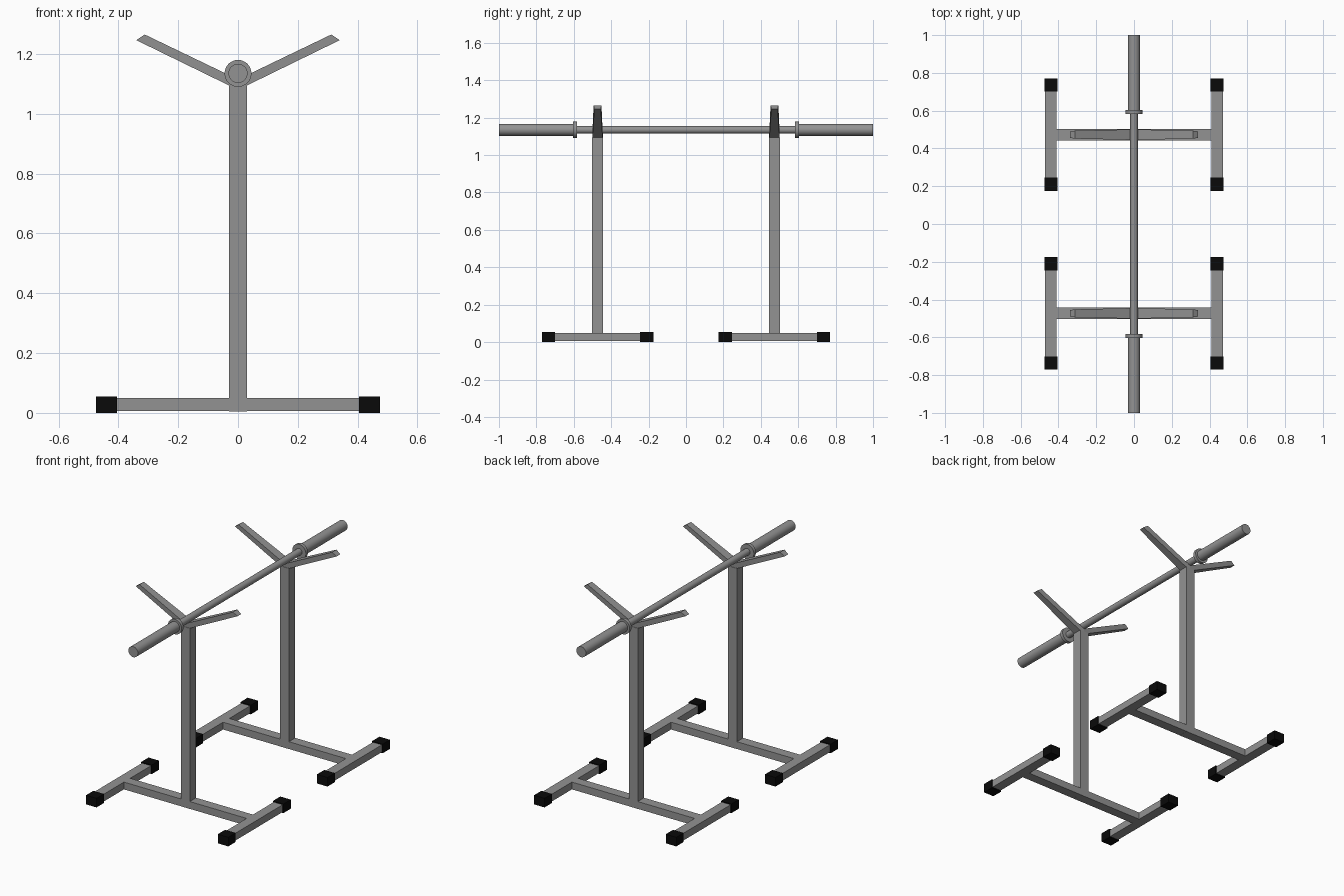
import bpy
import bmesh
import math
from mathutils import Matrix, Vector

cube = bpy.data.objects.get("Cube")
if cube:
    bpy.data.objects.remove(cube, do_unlink=True)


def material(name, value):
    mat = bpy.data.materials.new(name)
    mat.use_nodes = True
    colour = (value, value, value, 1)
    mat.diffuse_color = colour
    mat.node_tree.nodes["Principled BSDF"].inputs["Base Color"].default_value = colour
    return mat


STEEL = material("grey steel", 0.29)
RUBBER = material("black rubber", 0.003)


def finish(name, bm, mat):
    bmesh.ops.recalc_face_normals(bm, faces=bm.faces)
    mesh = bpy.data.meshes.new(name)
    bm.to_mesh(mesh)
    bm.free()
    mesh.materials.append(mat)
    obj = bpy.data.objects.new(name, mesh)
    bpy.context.collection.objects.link(obj)
    return obj


def box(name, centre, size, mat):
    bm = bmesh.new()
    bmesh.ops.create_cube(bm, size=1, matrix=Matrix.Translation(centre) @ Matrix.Diagonal((*size, 1)))
    return finish(name, bm, mat)


def rod(name, radius, y0, y1, z):
    bm = bmesh.new()
    place = Matrix.Translation((0, (y0 + y1) / 2, z)) @ Matrix.Rotation(math.pi / 2, 4, "X")
    bmesh.ops.create_cone(bm, cap_ends=True, segments=32, radius1=radius, radius2=radius,
                          depth=abs(y1 - y0), matrix=place)
    obj = finish(name, bm, STEEL)
    bpy.ops.object.select_all(action="DESELECT")
    bpy.context.view_layer.objects.active = obj
    obj.select_set(True)
    bpy.ops.object.shade_smooth_by_angle(angle=math.radians(40))


def cradle_arm(name, side, y):
    # Sloping flat arm, tapering in width from the post to the tip
    profile = [(0, 1.08, 0.028), (0, 1.115, 0.028), (0.312, 1.265, 0.021), (0.34, 1.246, 0.017)]
    bm = bmesh.new()
    front = [bm.verts.new((side * x, y - w, z)) for x, z, w in profile]
    back = [bm.verts.new((side * x, y + w, z)) for x, z, w in profile]
    bm.faces.new(front)
    bm.faces.new(back)
    for i in range(4):
        j = (i + 1) % 4
        bm.faces.new((front[i], front[j], back[j], back[i]))
    finish(name, bm, STEEL)


STAND_Y, FOOT_X, BAR_Z = 0.473, 0.44, 1.135

# Two matching stands
for end, s in (("front", -1), ("back", 1)):
    y = s * STAND_Y
    box(end + "_post", Vector((0, y, 0.55)), (0.06, 0.06, 1.09), STEEL)
    box(end + "_crossbar", Vector((0, y, 0.0275)), (0.83, 0.06, 0.044), STEEL)
    for side, sx in (("left", 1), ("right", -1)):
        cradle_arm(f"{end}_{side}_cradle_arm", sx, y)
        box(f"{end}_{side}_foot", Vector((sx * FOOT_X, y, 0.0275)), (0.06, 0.58, 0.044), STEEL)
        for cap, sc in (("front", -1), ("back", 1)):
            box(f"{end}_{side}_foot_{cap}_cap", Vector((sx * FOOT_X, y + sc * 0.263, 0.0275)),
                (0.07, 0.07, 0.055), RUBBER)

# Barbell resting in the cradles
rod("bar_shaft", 0.02, -0.6, 0.6, BAR_Z)
for end, s in (("front", -1), ("back", 1)):
    rod(end + "_collar", 0.045, s * 0.583, s * 0.603, BAR_Z)
    rod(end + "_sleeve", 0.032, s * 0.6, s * 1.0, BAR_Z)
